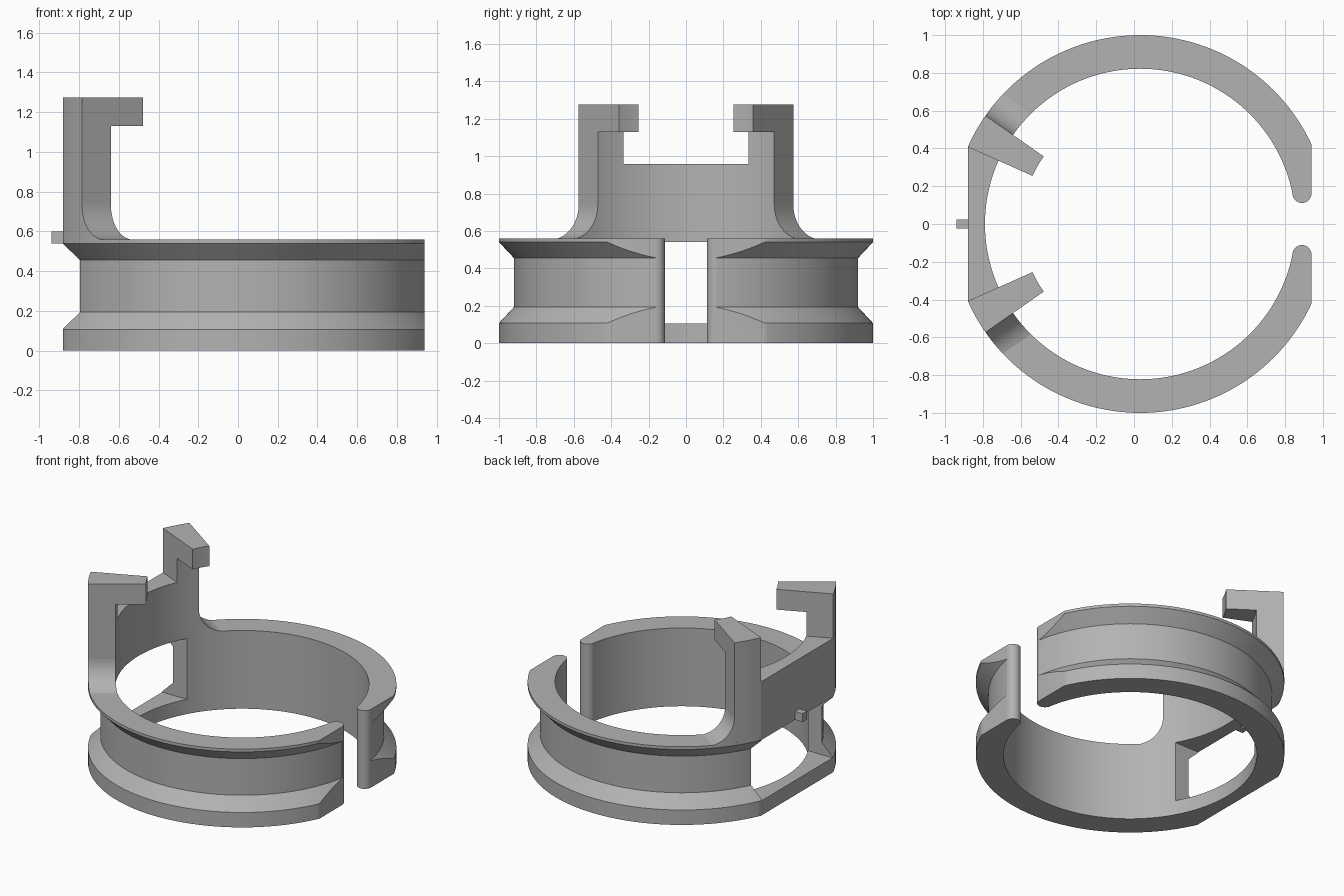
import bpy, bmesh
from math import sin, cos, acos, asin, sqrt, pi, radians

if "Cube" in bpy.data.objects:
    bpy.data.objects.remove(bpy.data.objects["Cube"])

CX = 0.033                       # ring axis
R_OUT, R_IN, R_GROOVE = 1.0, 0.822, 0.92
X_LEFT, X_RIGHT = -0.88, 0.94    # flats on both sides
TOP = 0.56
FLAT = CX - X_LEFT
A_IN, A_OUT = acos(FLAT / R_OUT), radians(35)   # angular limits of the arms

grey = bpy.data.materials.new("plain grey")
grey.use_nodes = True
grey.diffuse_color = (0.45, 0.45, 0.45, 1)
grey.node_tree.nodes["Principled BSDF"].inputs["Base Color"].default_value = (0.45, 0.45, 0.45, 1)


def finish(name, bm):
    bmesh.ops.remove_doubles(bm, verts=bm.verts, dist=1e-5)
    bmesh.ops.recalc_face_normals(bm, faces=bm.faces)
    me = bpy.data.meshes.new(name)
    bm.to_mesh(me)
    bm.free()
    ob = bpy.data.objects.new(name, me)
    bpy.context.collection.objects.link(ob)
    me.materials.append(grey)
    return ob


def select(ob):
    bpy.ops.object.select_all(action='DESELECT')
    ob.select_set(True)
    bpy.context.view_layer.objects.active = ob


def smooth(ob):
    select(ob)
    bpy.ops.object.shade_smooth_by_angle(angle=radians(25))


def box(name, lo, hi):
    bm = bmesh.new()
    bmesh.ops.create_cube(bm, size=1)
    for v in bm.verts:
        v.co = [l + (c + 0.5) * (h - l) for c, l, h in zip(v.co, lo, hi)]
    return finish(name, bm)


def loft(name, sections, closed=False):
    """Solid joining equal polygon sections, capped unless closed."""
    bm = bmesh.new()
    rings = [[bm.verts.new(p) for p in s] for s in sections]
    n = len(rings[0])
    pairs = list(zip(rings, rings[1:]))
    if closed:
        pairs.append((rings[-1], rings[0]))
    else:
        bm.faces.new(rings[0])
        bm.faces.new(rings[-1])
    for a, b in pairs:
        for i in range(n):
            j = (i + 1) % n
            bm.faces.new((a[i], a[j], b[j], b[i]))
    return finish(name, bm)


def cut(ob, cutter, operation):
    mod = ob.modifiers.new("cut", 'BOOLEAN')
    mod.operation, mod.object, mod.solver = operation, cutter, 'EXACT'
    select(ob)
    bpy.ops.object.modifier_apply(modifier=mod.name)
    bpy.data.objects.remove(cutter)


def polar(r, a, z):
    """Point on the arm side, angle measured from -x."""
    return (CX - r * cos(a), r * sin(a), z)


def outer(a):
    return min(R_OUT, FLAT / cos(a))


def section(a_out, a_in, r_in, z0, z1):
    r = outer(a_out)
    return [polar(r, a_out, z0), polar(r, a_out, z1),
            polar(r_in, a_in, z1), polar(r_in, a_in, z0)]


def sector(name, a0, a1, steps, r_in, z0, z1):
    angles = [a0 + (a1 - a0) * i / steps for i in range(steps + 1)]
    smooth(loft(name, [section(a, a, r_in, z0, z1) for a in angles]))


# Grooved ring, trimmed to the flats, split on one side, window on the other
profile = [(R_IN, 0), (R_OUT, 0), (R_OUT, 0.107), (R_GROOVE, 0.193),
           (R_GROOVE, 0.455), (R_OUT, 0.54), (R_OUT, TOP), (R_IN, TOP)]
SEG = 180
ring = loft("grooved_ring", [[polar(r, 2 * pi * i / SEG, z) for r, z in profile]
                             for i in range(SEG)], closed=True)
TIP_Y = 0.162
cut(ring, box("trim", (X_LEFT, -2, -1), (X_RIGHT, 2, 2)), 'INTERSECT')
cut(ring, box("split", (0.5, -TIP_Y, -1), (2, TIP_Y, 2)), 'DIFFERENCE')
cut(ring, box("window", (-2, -0.4, 0.105), (-0.4, 0.4, 0.54)), 'DIFFERENCE')
smooth(ring)

# Raised wall between the arms
sector("raised_wall", -A_IN, A_IN, 24, R_IN, TOP, 0.958)

# Small locating peg
box("peg", (-0.94, -0.025, 0.54), (X_LEFT, 0.025, 0.6))

tip_in = CX + sqrt(R_IN ** 2 - TIP_Y ** 2)
tip_r, tip_x = (X_RIGHT - tip_in) / 2, (X_RIGHT + tip_in) / 2
FILLET, FILLET_Z = 0.184, 0.74

for side, s in (("left", -1), ("right", 1)):
    tag = "front" if s < 0 else "back"
    # Rounded ends of the split ring
    half = [(tip_x + tip_r * cos(pi * i / 16), s * (TIP_Y - tip_r * sin(pi * i / 16)))
            for i in range(17)]
    smooth(loft(tag + "_rounded_end", [[(x, y, z) for x, y in half] for z in (0, TOP)]))

    # Upright arm and inward hook
    sector(tag + "_arm", s * A_IN, s * A_OUT, 6, R_IN, TOP, 1.13)
    sector(tag + "_hook", s * A_IN, s * A_OUT, 6, 0.624, 1.13, 1.275)

    # Curved foot blending the arm into the ring
    foot = []
    for i in range(13):
        phi = radians(78) * i / 12
        t = FILLET * (1 - cos(phi))
        foot.append(section(s * (A_OUT + asin(t / R_OUT)), s * (A_OUT + asin(t / R_IN)),
                            R_IN, TOP - 0.001, FILLET_Z - FILLET * sin(phi)))
    smooth(loft(tag + "_arm_foot", foot))
